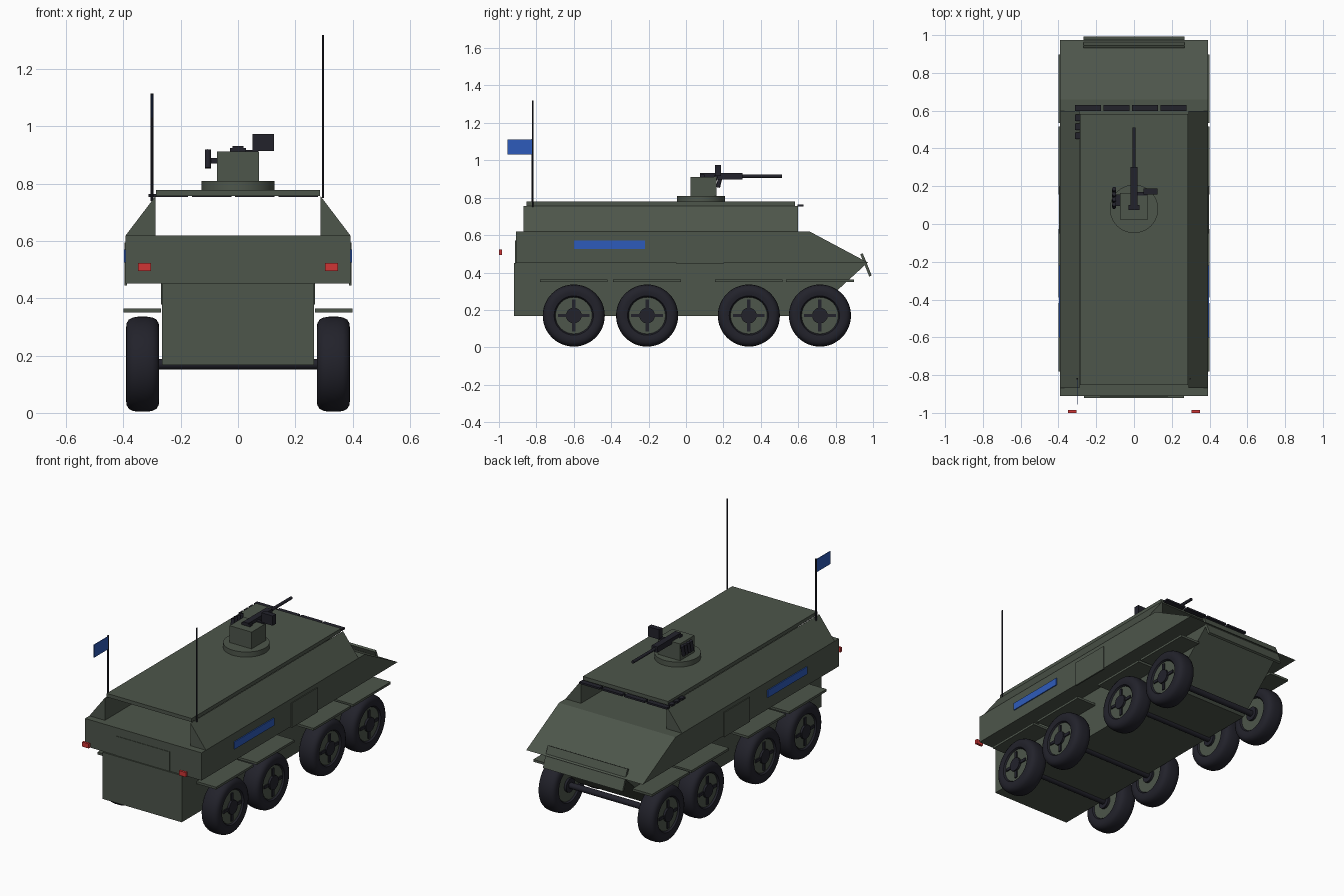
import bpy, bmesh, math
from mathutils import Vector

cube = bpy.data.objects.get("Cube")
if cube:
    bpy.data.objects.remove(cube)


def material(name, r, g, b):
    m = bpy.data.materials.new(name)
    m.use_nodes = True
    m.diffuse_color = (r, g, b, 1)
    bsdf = next(n for n in m.node_tree.nodes if n.type == 'BSDF_PRINCIPLED')
    bsdf.inputs["Base Color"].default_value = (r, g, b, 1)
    bsdf.inputs["Roughness"].default_value = 0.8
    return m


GREEN = material("olive_green", 0.075, 0.092, 0.070)
BLACK = material("rubber_black", 0.016, 0.016, 0.024)
BLUE = material("marking_blue", 0.027, 0.105, 0.50)
RED = material("lamp_red", 0.62, 0.035, 0.035)


def finish(name, bm, mat, smooth=False):
    bmesh.ops.recalc_face_normals(bm, faces=bm.faces)
    me = bpy.data.meshes.new(name)
    bm.to_mesh(me)
    bm.free()
    ob = bpy.data.objects.new(name, me)
    bpy.context.collection.objects.link(ob)
    me.materials.append(mat)
    if smooth:
        bpy.ops.object.select_all(action='DESELECT')
        ob.select_set(True)
        bpy.context.view_layer.objects.active = ob
        bpy.ops.object.shade_smooth_by_angle(angle=math.radians(35))
    return ob


def box(name, x, y, z, mat):
    """Box from (min, max) ranges on each axis."""
    bm = bmesh.new()
    bmesh.ops.create_cube(bm, size=1)
    for v in bm.verts:
        v.co = [r[0] if c < 0 else r[1] for c, r in zip(v.co, (x, y, z))]
    return finish(name, bm, mat)


def rod(name, a, b, radius, mat, sides=16):
    """Cylinder between two points."""
    a, b = Vector(a), Vector(b)
    bm = bmesh.new()
    bmesh.ops.create_cone(bm, cap_ends=True, segments=sides, radius1=radius,
                          radius2=radius, depth=(b - a).length)
    turn = (b - a).to_track_quat('Z', 'Y')
    for v in bm.verts:
        v.co = turn @ v.co + (a + b) / 2
    return finish(name, bm, mat, True)


def extrude(name, points, direction, mat):
    """Closed 3D outline swept along a direction."""
    bm = bmesh.new()
    face = bm.faces.new([bm.verts.new(p) for p in points])
    out = bmesh.ops.extrude_face_region(bm, geom=[face])["geom"]
    bmesh.ops.translate(bm, vec=direction,
                        verts=[g for g in out if isinstance(g, bmesh.types.BMVert)])
    return finish(name, bm, mat)


def side_profile(name, half, yz, mat):
    return extrude(name, [(-half, y, z) for y, z in yz], (2 * half, 0, 0), mat)


def lathe_x(name, profile, centre, mat, steps=48):
    """Revolve (x, radius) points around an axis parallel to x."""
    bm = bmesh.new()
    ring = [bm.verts.new((x, 0, r)) for x, r in profile]
    edges = [bm.edges.new((ring[i], ring[(i + 1) % len(ring)])) for i in range(len(ring))]
    bmesh.ops.spin(bm, geom=ring + edges, cent=(0, 0, 0), axis=(1, 0, 0),
                   angle=math.tau, steps=steps)
    bmesh.ops.remove_doubles(bm, verts=bm.verts, dist=0.0001)
    bmesh.ops.translate(bm, verts=bm.verts, vec=centre)
    return finish(name, bm, mat, True)


# Hull
side_profile("upper_hull", 0.392, [(-0.91, 0.452), (-0.91, 0.62), (0.66, 0.62), (0.975, 0.452)], GREEN)
side_profile("lower_hull", 0.266, [(-0.92, 0.168), (-0.92, 0.452), (0.97, 0.452), (0.66, 0.168)], GREEN)
box("rear_hatch", (-0.18, 0.18), (-0.913, -0.905), (0.45, 0.57), GREEN)
box("roof", (-0.286, 0.286), (-0.853, 0.582), (0.757, 0.779), GREEN)
side_profile("trim_vane", 0.268, [(0.932, 0.497), (0.945, 0.503), (0.993, 0.384), (0.98, 0.378)], GREEN)

# Side parts, mirrored
for side, s in (("right", -1), ("left", 1)):
    def span(a, b):
        return tuple(sorted((s * a, s * b)))

    extrude(side + "_roof_wedge", [(s * 0.392, -0.868, 0.62), (s * 0.288, -0.868, 0.62),
                                   (s * 0.288, -0.868, 0.757)], (0, 1.466, 0), GREEN)
    box(side + "_door", span(0.388, 0.397), (-0.05, 0.2), (0.445, 0.595), GREEN)
    box(side + "_stripe", span(0.39, 0.398), (-0.6, -0.22), (0.525, 0.57), BLUE)
    box(side + "_tail_lamp", span(0.304, 0.349), (-1.0, -0.985), (0.495, 0.523), RED)

    # Wheels and fenders
    for i, y in enumerate((-0.6, -0.208, 0.336, 0.716)):
        tag = f"{side}_{i + 1}"
        c = (s * 0.333, y, 0.17)
        box("fender_" + tag, span(0.268, 0.399), (y - 0.181, y + 0.181), (0.35, 0.364), GREEN)
        half = [(0.04, 0.096), (0.053, 0.105), (0.058, 0.125), (0.056, 0.143),
                (0.048, 0.156), (0.034, 0.163), (0.015, 0.166)]
        lathe_x("tyre_" + tag, half + [(-x, r) for x, r in reversed(half)], c, BLACK)
        rod("rim_" + tag, (c[0] - 0.044, y, c[2]), (c[0] + 0.044, y, c[2]), 0.098, GREEN, 32)
        rod("hub_" + tag, (s * 0.275, y, c[2]), (s * 0.39, y, c[2]), 0.042, BLACK, 20)
        for n, (w, h) in enumerate(((0.085, 0.009), (0.009, 0.085))):
            box(f"spoke_{tag}_{n}", span(0.37, 0.384), (y - w, y + w), (c[2] - h, c[2] + h), BLACK)

# Axles
for i, y in enumerate((-0.6, -0.208, 0.336, 0.716)):
    rod(f"axle_{i + 1}", (-0.33, y, 0.17), (0.33, y, 0.17), 0.018, BLACK)

# Vision blocks
for i in range(4):
    x = -0.312 + 0.151 * i
    box(f"front_vision_block_{i + 1}", (x, x + 0.138), (0.597, 0.629), (0.754, 0.765), BLACK)
for i in range(3):
    y = 0.45 + 0.048 * i
    box(f"side_vision_block_{i + 1}", (-0.312, -0.286), (y, y + 0.034), (0.754, 0.765), BLACK)

# Weapon station
rod("turret_ring", (0, 0.08, 0.778), (0, 0.08, 0.81), 0.128, GREEN, 40)
box("turret_body", (-0.074, 0.074), (0.025, 0.163), (0.808, 0.912), GREEN)
box("gun_receiver", (-0.019, 0.019), (0.075, 0.302), (0.897, 0.932), BLACK)
box("gun_cradle", (-0.028, 0.028), (0.075, 0.1), (0.91, 0.925), BLACK)
rod("gun_barrel", (0, 0.3, 0.915), (0, 0.512, 0.915), 0.009, BLACK)
box("sight", (0.05, 0.125), (0.155, 0.187), (0.915, 0.974), BLACK)
box("sight_bracket", (0.01, 0.07), (0.15, 0.17), (0.905, 0.918), BLACK)
box("launcher_bracket", (-0.1, -0.07), (0.095, 0.155), (0.87, 0.89), BLACK)
for i in range(4):
    y = 0.09 + 0.027 * i
    rod(f"smoke_launcher_{i + 1}", (-0.105, y, 0.855), (-0.105, y + 0.015, 0.918), 0.011, BLACK, 12)

# Antenna and flag
rod("tall_antenna", (0.297, -0.82, 0.75), (0.297, -0.82, 1.32), 0.004, BLACK, 8)
rod("flag_pole", (-0.3, -0.82, 0.74), (-0.3, -0.82, 1.115), 0.005, BLACK, 8)
box("flag", (-0.302, -0.298), (-0.955, -0.822), (1.032, 1.11), BLUE)
